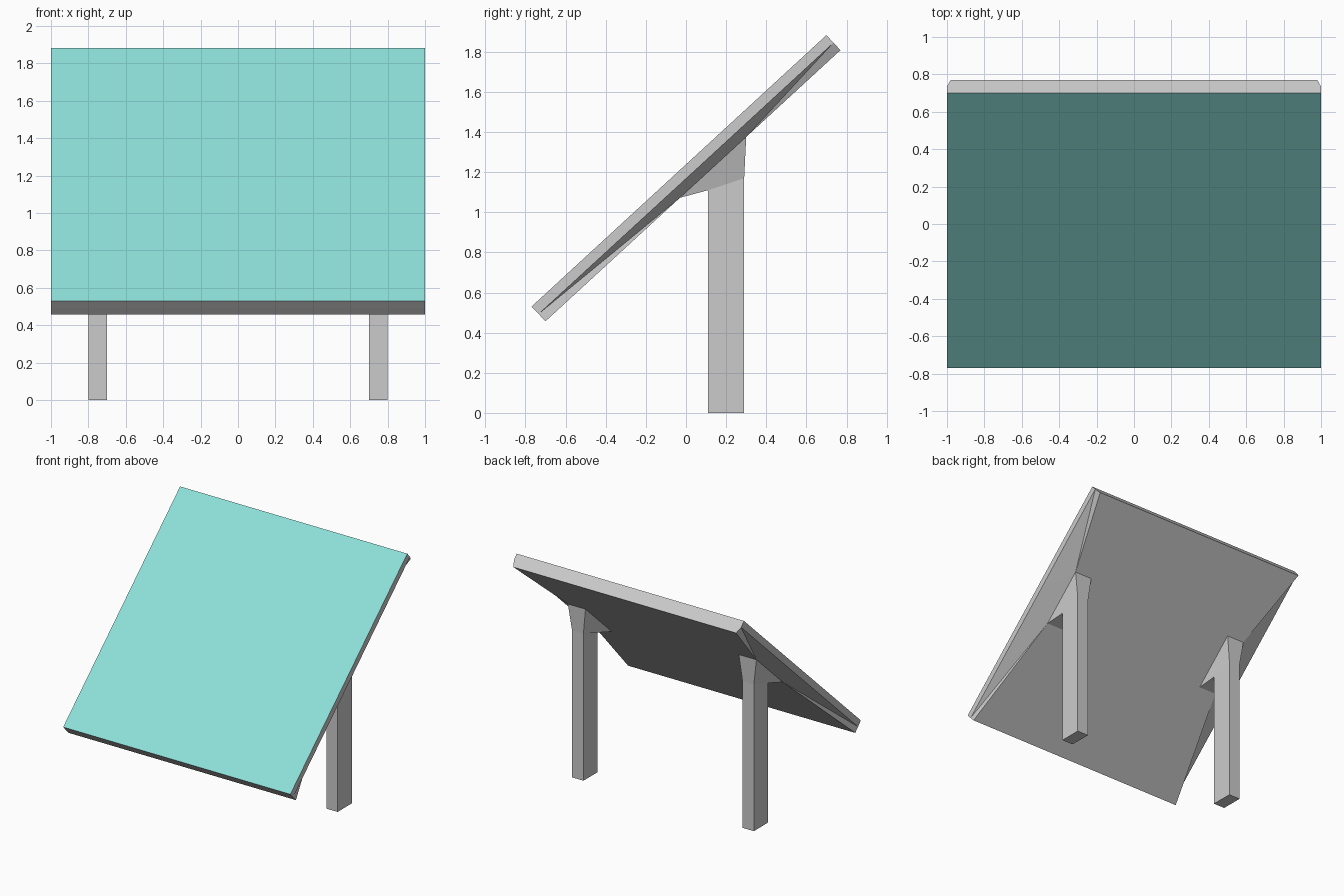
import bpy, bmesh

if "Cube" in bpy.data.objects:
    bpy.data.objects.remove(bpy.data.objects["Cube"])

SLOPE = 1.35 / 1.47


def on_line(y, y0, z0):
    """Point (y, z) on a line parallel to the tilted board."""
    return y, z0 + (y - y0) * SLOPE


def make_object(name, bm):
    bmesh.ops.recalc_face_normals(bm, faces=bm.faces[:])
    me = bpy.data.meshes.new(name)
    bm.to_mesh(me)
    bm.free()
    ob = bpy.data.objects.new(name, me)
    bpy.context.collection.objects.link(ob)
    return ob


# Shared attachment points between the legs and the underside
BRACE_IN, BRACE_OUT = 0.675, 0.83
BRACE_FRONT = on_line(-0.03, -0.70, 0.457)
BRACE_BACK = on_line(0.30, -0.70, 0.457)

# Tilted board: half of the named points, mirrored in x
half = {
    "top_front": (1.0, -0.77, 0.53),
    "top_back": (1.0, 0.70, 1.883),
    "mid_front": (1.0, -0.735, 0.493),
    "mid_side": (1.0, *on_line(0.07, -0.735, 0.493)),
    "mid_back": (1.0, 0.735, 1.845),
    "low_front": (1.0, -0.70, 0.457),
    "brace_front": (BRACE_OUT, *BRACE_FRONT),
    "brace_back": (BRACE_OUT, *BRACE_BACK),
    "low_back": (0.98, 0.77, 1.808),
}
bm = bmesh.new()
sides = [{k: bm.verts.new((s * x, y, z)) for k, (x, y, z) in half.items()}
         for s in (-1, 1)]

# Strips running across the full width, all around the board
ring = ["top_front", "top_back", "mid_back", "low_back", "brace_back",
        "brace_front", "low_front", "mid_front"]
left, right = sides
for i, a in enumerate(ring):
    b = ring[(i + 1) % len(ring)]
    face = bm.faces.new((left[a], left[b], right[b], right[a]))
    if i == 0:
        face.material_index = 1

# Upright rims and the faceted undercut on both ends
for v in sides:
    for names in (
        "top_front top_back mid_back mid_side mid_front",
        "mid_front low_front brace_front",
        "mid_front brace_front mid_side",
        "mid_side brace_front brace_back",
        "mid_side brace_back mid_back",
        "mid_back brace_back low_back",
    ):
        bm.faces.new([v[n] for n in names.split()])
board = make_object("sign_board", bm)

# Coloured display face
grey = bpy.data.materials.new("board_grey")
grey.diffuse_color = (0.8, 0.8, 0.8, 1)
grey.use_nodes = True
grey.node_tree.nodes["Principled BSDF"].inputs["Base Color"].default_value = grey.diffuse_color
teal = bpy.data.materials.new("display_teal")
teal.diffuse_color = (0.27, 0.75, 0.70, 1)
teal.use_nodes = True
teal.node_tree.nodes["Principled BSDF"].inputs["Base Color"].default_value = teal.diffuse_color
board.data.materials.append(grey)
board.data.materials.append(teal)

# Legs: straight post that flares into a brace under the board
for side, name in ((-1, "left_leg"), (1, "right_leg")):
    bm = bmesh.new()
    sections = [
        (0.70, 0.80, (0.11, 0.0), (0.29, 0.0)),
        (0.70, 0.80, (0.11, 1.11), (0.29, 1.17)),
        (BRACE_IN, BRACE_OUT, BRACE_FRONT, BRACE_BACK),
    ]
    rings = []
    for x0, x1, front, back in sections:
        rings.append([bm.verts.new((side * x, *p)) for x, p in
                      ((x0, front), (x1, front), (x1, back), (x0, back))])
    bm.faces.new(rings[0][::-1])
    for r, s in zip(rings, rings[1:]):
        for i in range(4):
            j = (i + 1) % 4
            bm.faces.new((r[i], r[j], s[j], s[i]))
    make_object(name, bm)
